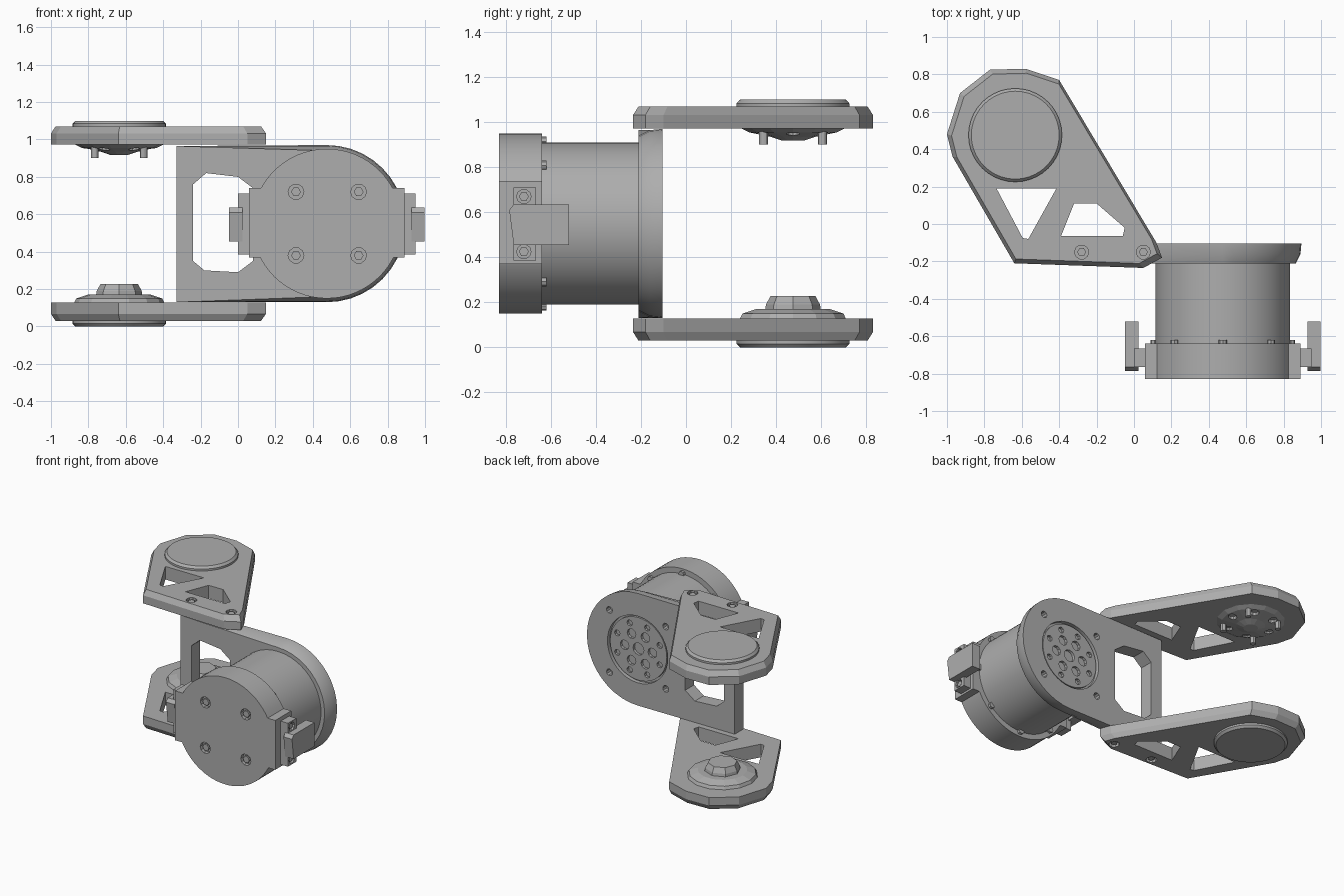
import bpy, bmesh
from math import cos, sin, tau, pi, radians

cube = bpy.data.objects.get("Cube")
if cube:
    bpy.data.objects.remove(cube, do_unlink=True)

grey = bpy.data.materials.new("machined grey")
grey.use_nodes = True
grey.diffuse_color = (0.42, 0.42, 0.42, 1)
grey.node_tree.nodes["Principled BSDF"].inputs["Base Color"].default_value = grey.diffuse_color

AXES = {
    "x": lambda u, v, h: (h, u, v),
    "y": lambda u, v, h: (u, h, v),
    "z": lambda u, v, h: (u, v, h),
}


def circle(c, r, n=32, start=0.0, sweep=tau):
    count = n if sweep == tau else n + 1
    return [(c[0] + r * cos(start + sweep * i / n), c[1] + r * sin(start + sweep * i / n))
            for i in range(count)]


def rect(u0, u1, v0, v1):
    return [(u0, v0), (u1, v0), (u1, v1), (u0, v1)]


def loft(name, axis, *sections):
    """Solid through (height, outline) sections along one axis."""
    bm = bmesh.new()
    rings = [[bm.verts.new(AXES[axis](u, v, h)) for u, v in pts] for h, pts in sections]
    n = len(rings[0])
    for a, b in zip(rings, rings[1:]):
        for i in range(n):
            bm.faces.new((a[i], a[(i + 1) % n], b[(i + 1) % n], b[i]))
    bm.faces.new(rings[0])
    bm.faces.new(rings[-1])
    bmesh.ops.recalc_face_normals(bm, faces=bm.faces)
    mesh = bpy.data.meshes.new(name)
    bm.to_mesh(mesh)
    bm.free()
    obj = bpy.data.objects.new(name, mesh)
    mesh.materials.append(grey)
    bpy.context.collection.objects.link(obj)
    return obj


def prism(name, axis, pts, h0, h1):
    return loft(name, axis, (h0, pts), (h1, pts))


def select(obj):
    bpy.ops.object.select_all(action="DESELECT")
    obj.select_set(True)
    bpy.context.view_layer.objects.active = obj


def combine(obj, tools, operation="DIFFERENCE"):
    for tool in tools:
        tool.hide_render = True
        mod = obj.modifiers.new("cut", "BOOLEAN")
        mod.operation = operation
        mod.solver = "EXACT"
        mod.object = tool
        select(obj)
        bpy.ops.object.modifier_apply(modifier=mod.name)
        bpy.data.objects.remove(tool, do_unlink=True)


def smooth(obj):
    select(obj)
    bpy.ops.object.shade_smooth_by_angle(angle=radians(30))


def drill(axis, centres, r, h0, h1, n=10):
    return [prism("drill", axis, circle(c, r, n), h0, h1) for c in centres]


# Motor body and front cap, axis along y
MC = (0.475, 0.55)
smooth(prism("motor_body", "y", circle(MC, 0.36, 64), -0.66, -0.19))

cap = prism("motor_cap", "y", circle(MC, 0.4, 64), -0.83, -0.64)
combine(cap, [prism("cap_flats", "y", rect(0.06, 0.89, 0.37, 0.74), -0.83, -0.64)], "UNION")
cap_screws = [(x, z) for x in (0.31, 0.645) for z in (0.38, 0.72)]
combine(cap, drill("y", cap_screws, 0.042, -0.9, -0.80))
smooth(cap)
for c in cap_screws:
    prism("cap_screw", "y", circle(c, 0.026, 6), -0.81, -0.825)
for a in range(8):
    c = circle(MC, 0.365, 8)[a]
    prism("cap_clip", "y", circle(c, 0.022, 8), -0.65, -0.62)

# Side brackets with tabs and screws
for side, s in (("right", -1), ("left", 1)):
    def at(d):
        return MC[0] + s * d
    bracket = prism(side + "_bracket", "x", rect(-0.765, -0.665, 0.385, 0.71), at(0.405), at(0.475))
    combine(bracket, drill("x", [(-0.72, 0.425), (-0.72, 0.67)], 0.032, at(0.455), at(0.6)))
    for z in (0.425, 0.67):
        prism(side + "_bracket_screw", "x", circle((-0.72, z), 0.022, 6), at(0.45), at(0.468))
    tab = [(-0.52, 0.455), (-0.52, 0.635), (-0.765, 0.635), (-0.785, 0.61), (-0.765, 0.455)]
    prism(side + "_tab", "x", tab, at(0.452), at(0.522))

# Upright plate with rounded end and window


def plate_outline(r):
    return [(-0.33, 0.965), (-0.33, 0.13)] + circle(MC, r, 20, -pi / 2, pi)


plate = loft("upright_plate", "y", (-0.21, plate_outline(0.39)), (-0.16, plate_outline(0.415)),
             (-0.105, plate_outline(0.42)))
window = [(-0.24, 0.35), (-0.18, 0.30), (0.0, 0.29), (0.08, 0.35),
          (0.08, 0.74), (0.0, 0.80), (-0.17, 0.82), (-0.24, 0.76)]
combine(plate, [prism("window", "y", window, -0.4, 0.1),
                prism("recess", "y", circle(MC, 0.25, 40), -0.135, 0.1)])
combine(plate, drill("y", circle(MC, 0.33, 4, pi / 4), 0.025, -0.15, 0.1))
smooth(plate)

# Output flange with bolt pattern
flange = prism("output_flange", "y", circle(MC, 0.235, 40), -0.15, -0.115)
combine(flange, drill("y", [MC], 0.045, -0.145, 0.1, 12)
        + drill("y", circle(MC, 0.115, 6), 0.036, -0.145, 0.1)
        + drill("y", circle(MC, 0.19, 8, pi / 8), 0.022, -0.145, 0.1))
smooth(flange)

# Two matching arms, chamfered on their outer face
HUB = (-0.635, 0.475)
arm_outline = [(-0.64, -0.21), (0.05, -0.235), (0.15, -0.18), (0.12, -0.1), (-0.40, 0.77),
               (-0.58, 0.83), (-0.77, 0.825), (-0.93, 0.70), (-1.0, 0.48), (-0.97, 0.36)]
triangle = [(-0.735, 0.19), (-0.415, 0.19), (-0.565, -0.08), (-0.595, -0.075)]
trapezoid = [(-0.39, -0.065), (-0.06, -0.065), (-0.05, -0.02), (-0.2, 0.11), (-0.32, 0.11)]
arm_screws = [(-0.28, -0.15), (0.05, -0.15)]
shrunk = [(-0.45 + (x + 0.45) * 0.955, 0.3 + (y - 0.3) * 0.955) for x, y in arm_outline]

for name, inner, d in (("upper", 0.972, 1), ("lower", 0.128, -1)):
    arm = loft(name + "_arm", "z", (inner, arm_outline), (inner + d * 0.06, arm_outline),
               (inner + d * 0.098, shrunk))
    combine(arm, [prism("cut", "z", p, -1, 2) for p in (triangle, trapezoid)])
    combine(arm, drill("z", arm_screws, 0.038, inner + d * 0.07, inner + d * 0.2))
    for c in arm_screws:
        prism(name + "_arm_screw", "z", circle(c, 0.024, 6), inner + d * 0.06, inner + d * 0.09)
    # Outer bearing disc
    smooth(loft(name + "_disc", "z", (inner + d * 0.09, circle(HUB, 0.25, 40)),
                (inner + d * 0.112, circle(HUB, 0.25, 40)),
                (inner + d * 0.128, circle(HUB, 0.235, 40))))

# Upper drive hub with pins, under the upper arm
hub = loft("drive_hub", "z", (0.98, circle(HUB, 0.25, 14)), (0.955, circle(HUB, 0.2, 14)),
           (0.935, circle(HUB, 0.1, 14)), (0.918, circle(HUB, 0.05, 14)))
combine(hub, drill("z", circle(HUB, 0.16, 6), 0.03, 0.8, 0.965))
for c in circle(HUB, 0.185, 4, pi / 4):
    smooth(prism("drive_pin", "z", circle(c, 0.02, 12), 0.90, 0.98))

# Lower idler hub on top of the lower arm
loft("idler_ring", "z", (0.12, circle(HUB, 0.245, 14)), (0.15, circle(HUB, 0.23, 14)),
     (0.17, circle(HUB, 0.17, 14)))
loft("idler_boss", "z", (0.16, circle(HUB, 0.125, 8)), (0.19, circle(HUB, 0.12, 8)),
     (0.228, circle(HUB, 0.10, 8)))
